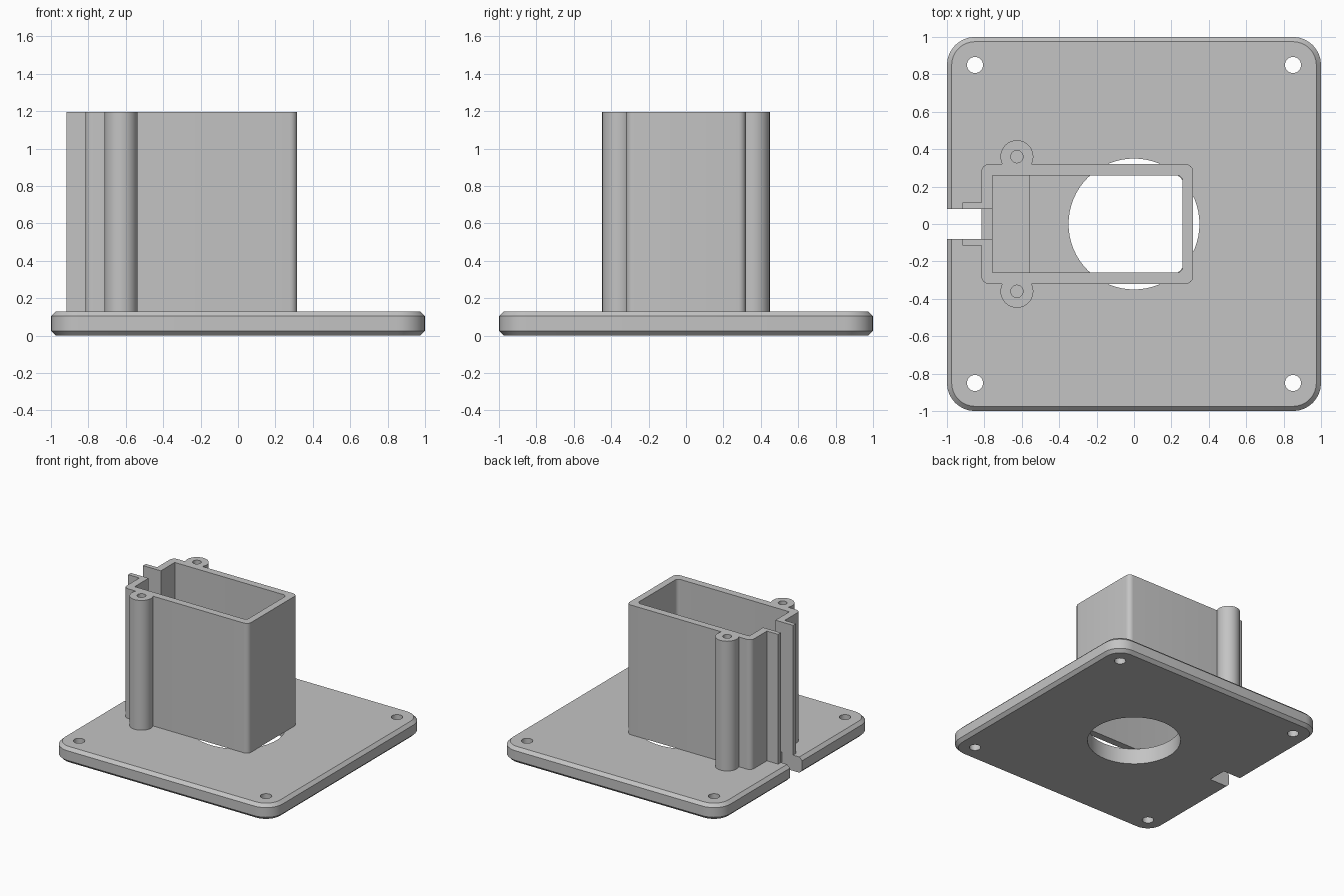
import bpy, bmesh, math

cube = bpy.data.objects.get("Cube")
if cube:
    bpy.data.objects.remove(cube, do_unlink=True)

grey = bpy.data.materials.new("light grey plastic")
grey.use_nodes = True
grey.diffuse_color = (0.55, 0.55, 0.55, 1)
grey.node_tree.nodes["Principled BSDF"].inputs["Base Color"].default_value = (0.55, 0.55, 0.55, 1)

PLATE_TOP, TOP = 0.129, 1.195


def prism(name, points, z0, z1, chamfer=0):
    """Extrude a closed outline, optionally chamfering the top and bottom rims."""
    bm = bmesh.new()
    base = bm.faces.new([bm.verts.new((x, y, z0)) for x, y in points])
    top = bmesh.ops.extrude_face_region(bm, geom=[base])["geom"]
    for v in top:
        if isinstance(v, bmesh.types.BMVert):
            v.co.z = z1
    bmesh.ops.recalc_face_normals(bm, faces=bm.faces)
    if chamfer:
        rims = [e for e in bm.edges if abs(e.verts[0].co.z - e.verts[1].co.z) < 1e-5]
        bmesh.ops.bevel(bm, geom=rims, offset=chamfer, segments=1, affect='EDGES')
    mesh = bpy.data.meshes.new(name)
    bm.to_mesh(mesh)
    bm.free()
    obj = bpy.data.objects.new(name, mesh)
    bpy.context.collection.objects.link(obj)
    mesh.materials.append(grey)
    return obj


def rect(x0, x1, y, left=0, right=0, seg=6):
    """Outline symmetric about y = 0 with separate left and right corner radii."""
    pts = []
    for i, (cx, cy, r) in enumerate([(x1, y, right), (x0, y, left),
                                     (x0, -y, left), (x1, -y, right)]):
        if r == 0:
            pts.append((cx, cy))
            continue
        ox = cx - math.copysign(r, cx - (x0 + x1) / 2)
        oy = cy - math.copysign(r, cy)
        for k in range(seg + 1):
            a = math.pi / 2 * (i + k / seg)
            pts.append((ox + r * math.cos(a), oy + r * math.sin(a)))
    return pts


def circle(x, y, r, n=32):
    return [(x + r * math.cos(2 * math.pi * k / n), y + r * math.sin(2 * math.pi * k / n))
            for k in range(n)]


def combine(obj, other, operation):
    """Apply one boolean and discard the tool object."""
    mod = obj.modifiers.new("boolean", 'BOOLEAN')
    mod.operation, mod.solver, mod.object = operation, 'EXACT', other
    bpy.context.view_layer.update()
    mesh = bpy.data.meshes.new_from_object(
        obj.evaluated_get(bpy.context.evaluated_depsgraph_get()))
    obj.modifiers.clear()
    obj.data = mesh
    bpy.data.objects.remove(other, do_unlink=True)


def cut(obj, points, z0, z1):
    combine(obj, prism("cutter", points, z0, z1), 'DIFFERENCE')


# Base plate with round opening, corner screw holes and cable notch
plate = prism("base_plate", rect(-1, 1, 1, 0.15, 0.15, 8), 0, PLATE_TOP, 0.025)
cut(plate, circle(0, 0, 0.35, 64), -0.1, 0.3)
for sx in (-1, 1):
    for sy in (-1, 1):
        cut(plate, circle(sx * 0.85, sy * 0.85, 0.043), -0.1, 0.3)
cut(plate, rect(-1.1, -0.816, 0.079), -0.1, 0.3)

# Housing: rounded box, cable guide and screw bosses, then hollowed out
housing = prism("housing", rect(-0.816, 0.316, 0.32, 0.04, 0.04), PLATE_TOP, TOP)
combine(housing, prism("guide", rect(-0.918, -0.78, 0.115), PLATE_TOP, TOP), 'UNION')
for s in (-1, 1):
    combine(housing, prism("boss", circle(-0.626, s * 0.36, 0.088), PLATE_TOP, TOP), 'UNION')
cut(housing, rect(-0.757, 0.26, 0.26, 0, 0.03), 0, 1.4)
cut(housing, rect(-1.1, -0.7, 0.079), 0, 1.4)
for s in (-1, 1):
    cut(housing, circle(-0.626, s * 0.36, 0.033, 24), 0, 1.4)

# Low step on the floor beside the cable entry
step = prism("floor_step", rect(-0.757, -0.556, 0.26), PLATE_TOP, PLATE_TOP + 0.02)

# Smooth the curved walls while keeping the hard edges
for obj in (plate, housing):
    bpy.ops.object.select_all(action='DESELECT')
    obj.select_set(True)
    bpy.context.view_layer.objects.active = obj
    bpy.ops.object.shade_smooth_by_angle(angle=math.radians(25))
